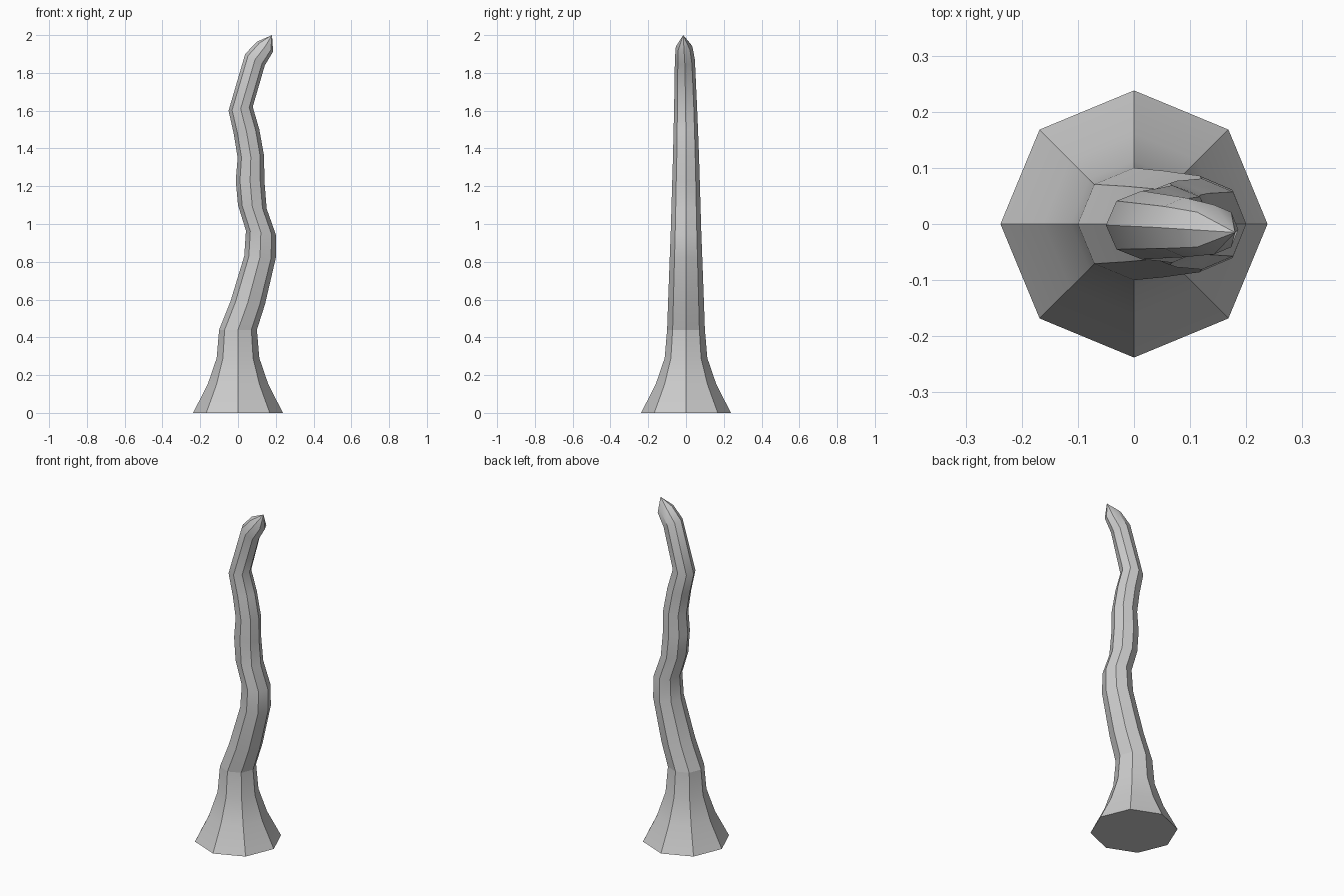
import bpy, bmesh
from math import cos, sin, pi, radians

if "Cube" in bpy.data.objects:
    bpy.data.objects.remove(bpy.data.objects["Cube"])

SIDES = 8

def tube(name, rings, tip=None, close_bottom=False):
    """Loft octagons; ring = left x, left z, right x, right z, half depth, y centre."""
    bm = bmesh.new()
    loops = []
    for xl, zl, xr, zr, d, yc in rings:
        cx, cz, hx, hz = (xl + xr) / 2, (zl + zr) / 2, (xr - xl) / 2, (zr - zl) / 2
        loops.append([bm.verts.new((cx + hx * cos(a), yc + d * sin(a), cz + hz * cos(a)))
                      for a in (2 * pi * i / SIDES for i in range(SIDES))])
    for a, b in zip(loops, loops[1:]):
        for i in range(SIDES):
            j = (i + 1) % SIDES
            bm.faces.new((a[i], a[j], b[j], b[i]))
    if close_bottom:
        bm.faces.new(loops[0][::-1])
    if tip:
        t = bm.verts.new(tip)
        for i in range(SIDES):
            bm.faces.new((loops[-1][i], loops[-1][(i + 1) % SIDES], t))
    me = bpy.data.meshes.new(name)
    bm.to_mesh(me)
    bm.free()
    ob = bpy.data.objects.new(name, me)
    bpy.context.collection.objects.link(ob)
    bpy.context.view_layer.objects.active = ob
    bpy.ops.object.select_all(action='DESELECT')
    ob.select_set(True)
    bpy.ops.object.shade_smooth_by_angle(angle=radians(35))
    return ob

# Flared foot
flare = [(0, .238), (.15, .161), (.29, .113), (.44, .10)]
tube("flared_base", [(-r, z, r, z, r, 0) for z, r in flare], close_bottom=True)

# Wavy tapering stem with pointed tip
stem = [
    (-.10, .44, .10, .44, .100, 0),
    (-.04, .59, .143, .575, .095, 0),
    (.033, .83, .20, .82, .086, 0),
    (.042, .965, .20, .945, .081, 0),
    (.000, 1.10, .152, 1.08, .077, 0),
    (-.012, 1.23, .140, 1.225, .073, 0),
    (-.002, 1.35, .138, 1.36, .069, 0),
    (-.022, 1.475, .113, 1.50, .065, -.001),
    (-.05, 1.60, .078, 1.62, .061, -.002),
    (.038, 1.90, .142, 1.84, .053, -.006),
    (.100, 1.965, .186, 1.913, .044, -.010),
]
tube("wavy_stem", stem, tip=(.180, -.015, 2.0))
